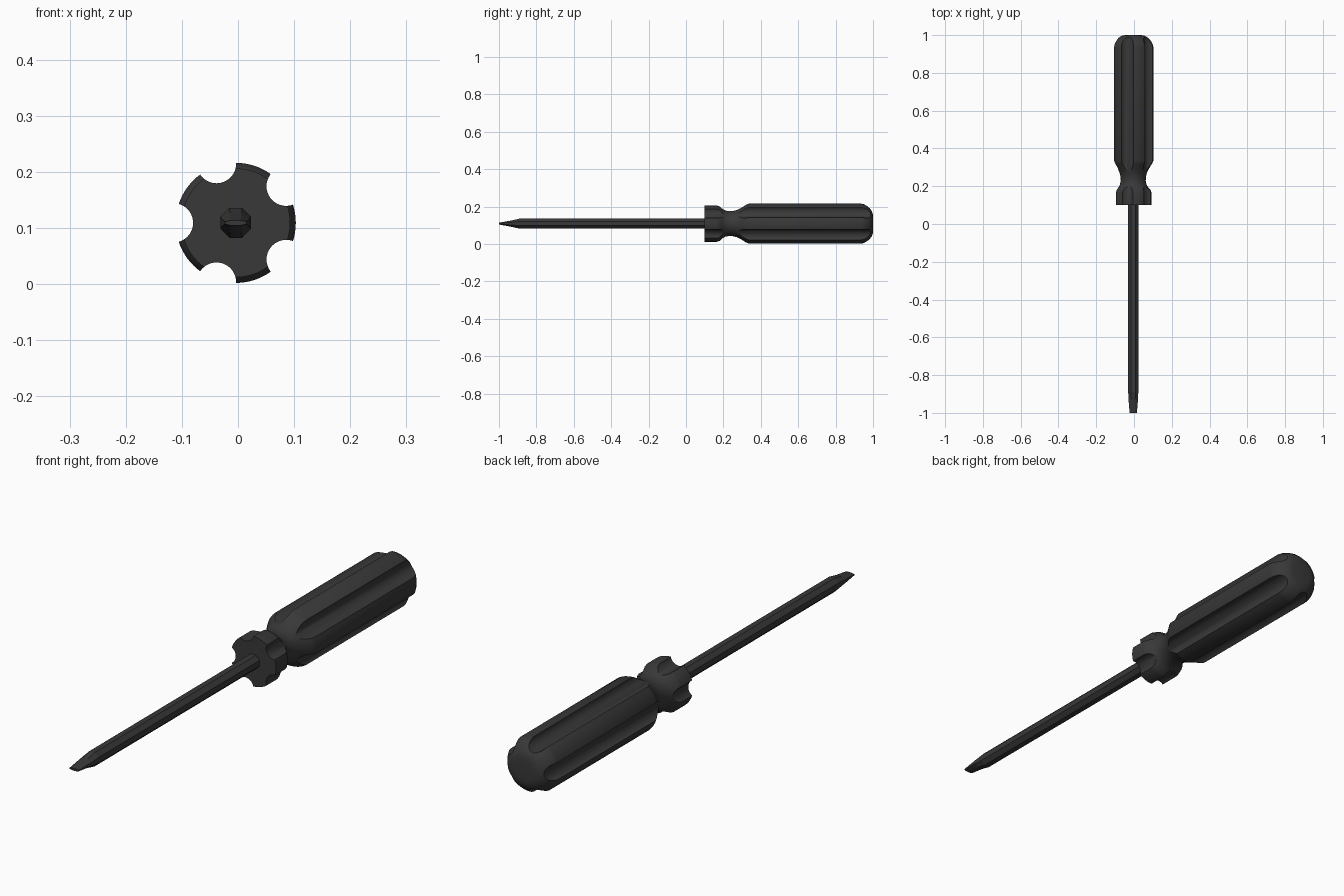
import bpy, bmesh, math
from mathutils import Matrix, Vector

cube = bpy.data.objects.get("Cube")
if cube:
    bpy.data.objects.remove(cube, do_unlink=True)

AXIS_X, AXIS_Z = -0.004, 0.109

black = bpy.data.materials.new("dark_grey")
black.use_nodes = True
colour = (0.04, 0.04, 0.04, 1)
black.diffuse_color = colour
black.node_tree.nodes["Principled BSDF"].inputs["Base Color"].default_value = colour


def make_object(name, bm):
    bmesh.ops.recalc_face_normals(bm, faces=bm.faces)
    mesh = bpy.data.meshes.new(name)
    bm.to_mesh(mesh)
    bm.free()
    obj = bpy.data.objects.new(name, mesh)
    bpy.context.collection.objects.link(obj)
    mesh.materials.append(black)
    return obj


def loft(name, sections, sides, turn=0.0):
    """Join elliptical rings (y, x radius, z radius) along the tool axis."""
    bm = bmesh.new()
    rings = []
    for y, rx, rz in sections:
        angles = [turn + math.tau * i / sides for i in range(sides)]
        rings.append([bm.verts.new((AXIS_X + rx * math.cos(a), y, AXIS_Z + rz * math.sin(a)))
                      for a in angles])
    for a, b in zip(rings, rings[1:]):
        for i in range(sides):
            j = (i + 1) % sides
            bm.faces.new((a[i], a[j], b[j], b[i]))
    bm.faces.new(rings[0])
    bm.faces.new(rings[-1])
    return make_object(name, bm)


def smooth(obj, degrees):
    bpy.ops.object.select_all(action='DESELECT')
    obj.select_set(True)
    bpy.context.view_layer.objects.active = obj
    bpy.ops.object.shade_smooth_by_angle(angle=math.radians(degrees))


# Handle: collar, neck, grip and domed butt in one turned profile
profile = [(0.10, 0.097), (0.165, 0.097), (0.18, 0.092), (0.197, 0.077), (0.21, 0.07),
           (0.23, 0.066), (0.25, 0.067), (0.27, 0.072), (0.295, 0.084), (0.32, 0.1),
           (0.335, 0.107), (0.935, 0.107), (0.95, 0.104), (0.967, 0.095),
           (0.982, 0.083), (0.993, 0.068), (0.998, 0.055), (1.0, 0.04)]
handle = loft("handle", [(y, r, r) for y, r in profile], 80)

# Five round flutes cut along the handle
bm = bmesh.new()
for i in range(5):
    a = math.radians(36 + 72 * i)
    spot = Vector((AXIS_X + 0.111 * math.cos(a), 0.55, AXIS_Z + 0.111 * math.sin(a)))
    bmesh.ops.create_cone(bm, cap_ends=True, segments=40, radius1=0.035, radius2=0.035, depth=1.2,
                          matrix=Matrix.Translation(spot) @ Matrix.Rotation(math.pi / 2, 4, 'X'))
cutter = make_object("flute_cutter", bm)
cutter.hide_render = True
cut = handle.modifiers.new("flutes", 'BOOLEAN')
cut.operation = 'DIFFERENCE'
cut.solver = 'EXACT'
cut.object = cutter
bpy.context.view_layer.objects.active = handle
bpy.ops.object.modifier_apply(modifier=cut.name)
bpy.data.objects.remove(cutter, do_unlink=True)
smooth(handle, 30)

# Shaft: faceted bar
loft("shaft", [(-0.89, 0.029, 0.029), (0.12, 0.029, 0.029)], 8, math.pi / 8)

# Flat blade: wedge tapering to a thin edge
loft("blade_tip", [(-1.0, 0.021, 0.005), (-0.93, 0.027, 0.019), (-0.89, 0.029, 0.029)],
     8, math.pi / 8)
